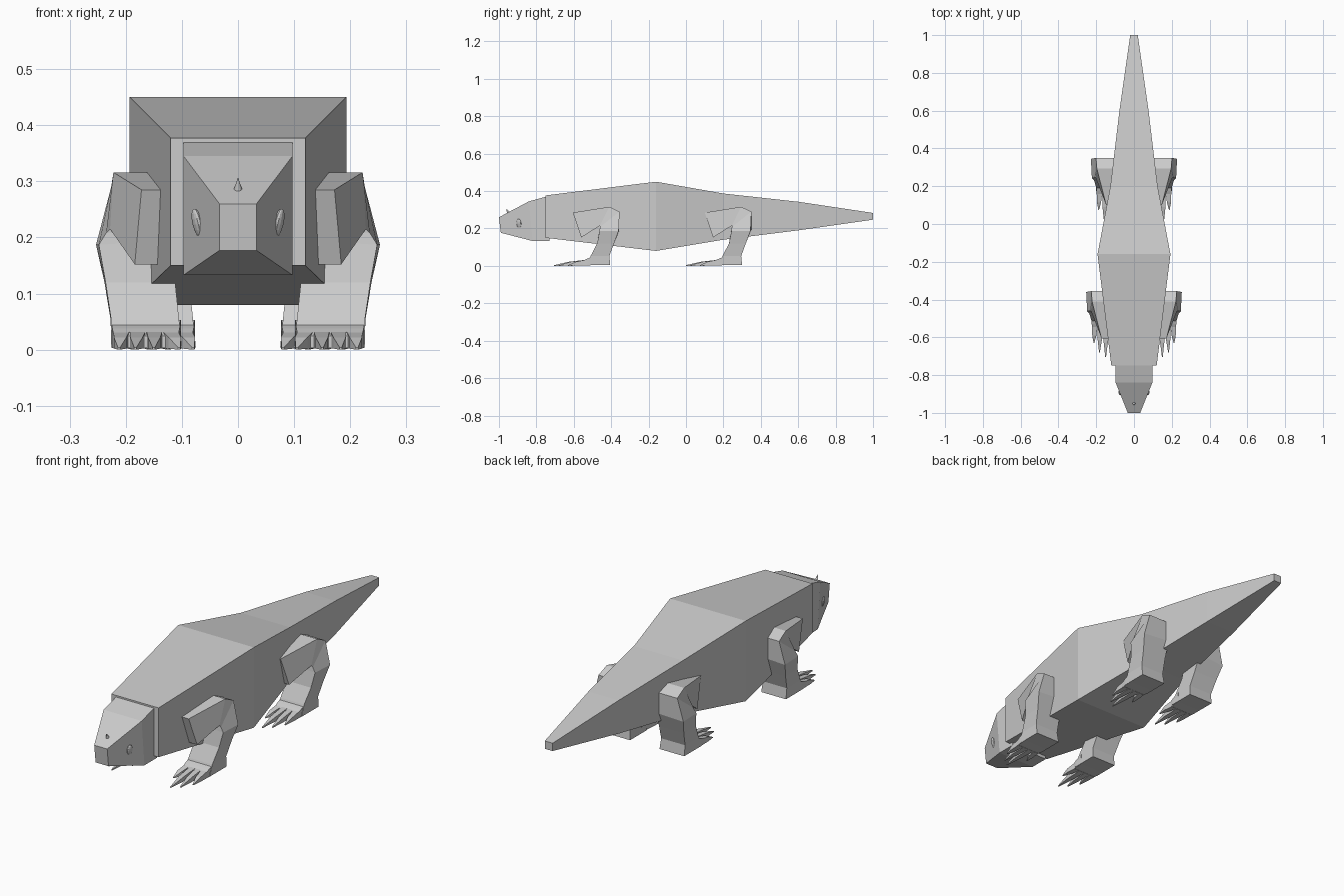
import bpy, bmesh
from mathutils import Vector

if "Cube" in bpy.data.objects:
    bpy.data.objects.remove(bpy.data.objects["Cube"])


def loft(bm, rings):
    """Skin a closed low-poly tube through four-cornered rings."""
    loops = [[bm.verts.new(p) for p in r] for r in rings]
    for a, b in zip(loops, loops[1:]):
        for i in range(4):
            j = (i + 1) % 4
            bm.faces.new((a[i], a[j], b[j], b[i]))
    bm.faces.new(loops[0][::-1])
    bm.faces.new(loops[-1])


def box_ring(y, hw, z0, z1, x=0):
    return [(x - hw, y, z0), (x + hw, y, z0), (x + hw, y, z1), (x - hw, y, z1)]


def make(name, bm, mirror=False):
    bmesh.ops.recalc_face_normals(bm, faces=bm.faces)
    me = bpy.data.meshes.new(name)
    bm.to_mesh(me)
    bm.free()
    ob = bpy.data.objects.new(name, me)
    bpy.context.collection.objects.link(ob)
    if mirror:
        m = ob.modifiers.new("Mirror", "MIRROR")
        m.use_mirror_merge = False
    return ob


# Body and tail
bm = bmesh.new()
loft(bm, [box_ring(-.75, .12, .15, .377), box_ring(-.16, .193, .08, .45),
          box_ring(.20, .125, .14, .387), box_ring(.60, .077, .19, .343),
          box_ring(1.0, .02, .247, .283)])
make("body_and_tail", bm)

# Head with tapered snout
bm = bmesh.new()
back = [(-.097, -.73, .133), (.097, -.73, .133), (.097, -.73, .375), (-.097, -.73, .375)]
brow = [(-.097, -.82, .133), (.097, -.82, .133), (.097, -.84, .345), (-.097, -.84, .345)]
nose = [(-.033, -.99, .177), (.033, -.99, .177), (.033, -1, .26), (-.033, -1, .26)]
loft(bm, [back, brow, nose])
make("head", bm)

# Nose horn
bpy.ops.mesh.primitive_cone_add(vertices=12, radius1=.014, radius2=0, depth=.045,
                                location=(0, -.951, .287), rotation=(.45, 0, 0))
bpy.context.object.name = "nose_horn"

# Eyes, lying flat on the cheeks
for s, side in ((1, "right"), (-1, "left")):
    bpy.ops.mesh.primitive_uv_sphere_add(segments=12, ring_count=8, radius=1,
                                         location=(s * .072, -.893, .225),
                                         rotation=(0, s * .25, -s * .4))
    eye = bpy.context.object
    eye.name = side + "_eye"
    eye.scale = (.008, .014, .027)


# Leg: bent limb, wedge foot and four clawed toes
def leg(name, dx, dy):
    bm = bmesh.new()
    # ring corners: upper/back inner, upper/back outer, lower/front outer, lower/front inner
    limb = [
        [(.11, -.605, .285), (.172, -.605, .285), (.184, -.56, .152), (.11, -.56, .152)],
        [(.11, -.41, .316), (.222, -.41, .316), (.228, -.46, .215), (.11, -.46, .215)],
        [(.11, -.355, .29), (.226, -.355, .29), (.235, -.46, .208), (.112, -.46, .208)],
        [(.115, -.355, .195), (.253, -.36, .187), (.248, -.462, .187), (.115, -.462, .195)],
        [(.112, -.385, .12), (.238, -.385, .12), (.236, -.475, .12), (.112, -.475, .12)],
        [(.105, -.41, .053), (.227, -.41, .053), (.226, -.51, .053), (.105, -.51, .053)],
        [(.100, -.405, .004), (.226, -.405, .004), (.226, -.53, .004), (.100, -.53, .004)]]
    loft(bm, limb)
    loft(bm, [box_ring(-.49, .062, .004, .053, .164),
              box_ring(-.53, .060, .003, .038, .164),
              box_ring(-.56, .057, .003, .024, .164)])
    for bx, tx, ty in ((.120, .105, -.62), (.149, .150, -.705),
                       (.179, .183, -.68), (.208, .212, -.63)):
        mid = Vector((bx, -.55, 0)).lerp(Vector((tx, ty, 0)), .5)
        loft(bm, [box_ring(-.54, .014, .002, .032, bx),
                  box_ring(mid.y, .011, .002, .022, mid.x),
                  box_ring(ty, .002, 0, .004, tx)])
    bmesh.ops.translate(bm, verts=bm.verts, vec=(dx, dy, 0))
    make(name, bm, mirror=True)


leg("front_legs", 0, 0)
leg("rear_legs", -.025, .705)
